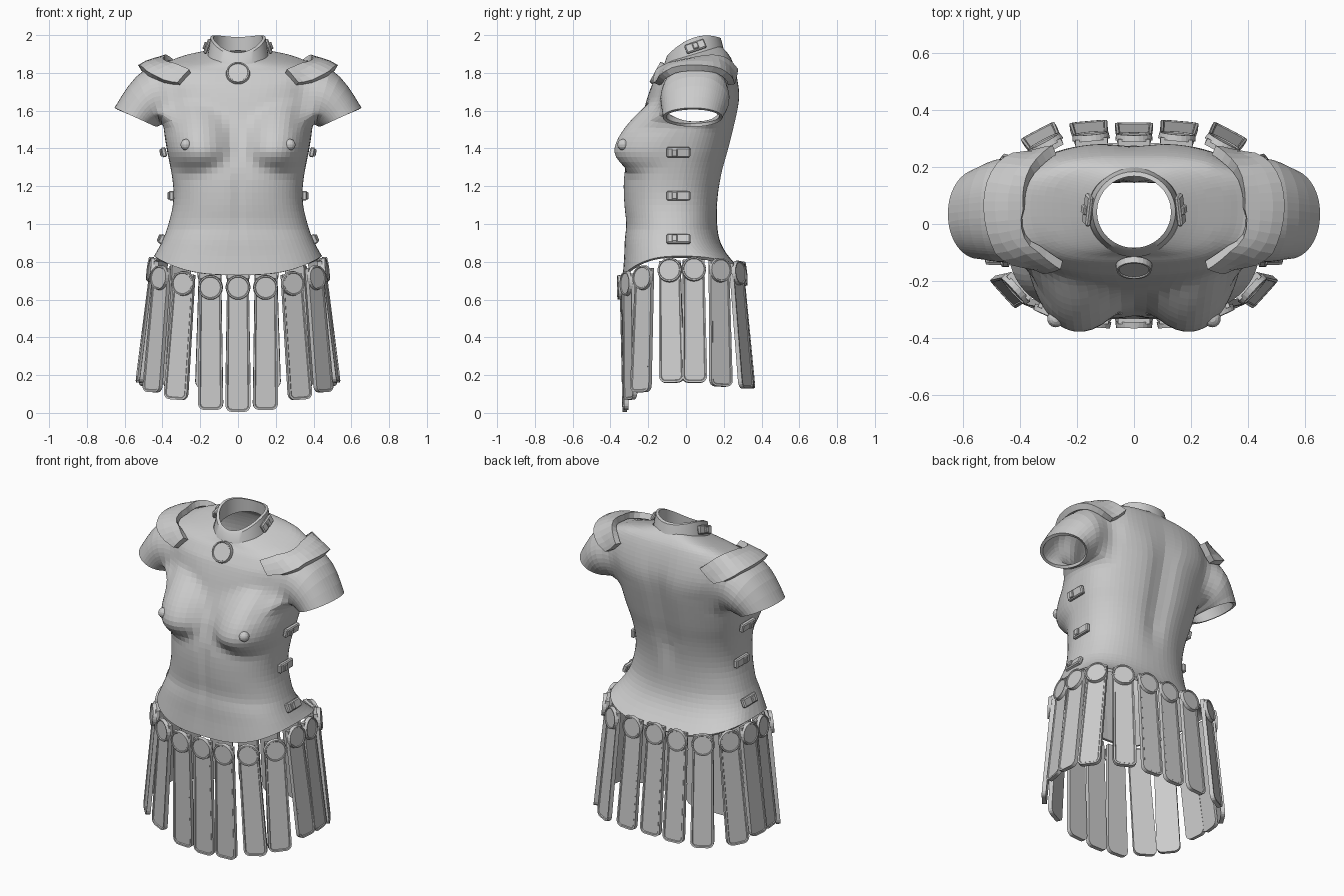
import bpy, bmesh, math
from mathutils import Vector, Matrix

if "Cube" in bpy.data.objects:
    bpy.data.objects.remove(bpy.data.objects["Cube"])

def finish(name, bm, solid=0, offset=-1, smooth=None, wrap=None):
    bmesh.ops.recalc_face_normals(bm, faces=bm.faces)
    me = bpy.data.meshes.new(name)
    bm.to_mesh(me)
    bm.free()
    ob = bpy.data.objects.new(name, me)
    bpy.context.collection.objects.link(ob)
    if wrap:
        m = ob.modifiers.new("fit", 'SHRINKWRAP')
        m.target, m.offset, m.wrap_mode = wrap, .024, 'ABOVE_SURFACE'
    if solid:
        m = ob.modifiers.new("shell", 'SOLIDIFY')
        m.thickness, m.offset = solid, offset
    if smooth:
        bpy.ops.object.select_all(action='DESELECT')
        ob.select_set(True)
        bpy.context.view_layer.objects.active = ob
        bpy.ops.object.shade_smooth_by_angle(angle=math.radians(smooth))
    return ob

def frame(loc, normal, up):
    # local z = outward normal, local y = up
    y = Vector(up).normalized()
    z = Vector(normal)
    z = (z - y * z.dot(y)).normalized()
    x = y.cross(z)
    return Matrix.Translation(loc) @ Matrix((x, y, z)).transposed().to_4x4()

def box(name, mat, sx, sy, sz, bevel=0.006):
    bm = bmesh.new()
    bmesh.ops.create_cube(bm, size=1, matrix=Matrix.Diagonal((sx, sy, sz, 1)))
    bmesh.ops.bevel(bm, geom=bm.edges[:], offset=bevel, segments=1, affect='EDGES')
    bm.transform(mat)
    return finish(name, bm)

def disc(name, mat, r, depth):
    # round boss with a raised rim and a sunken face
    bm = bmesh.new()
    bmesh.ops.create_cone(bm, cap_ends=True, segments=24, radius1=r, radius2=r * .95, depth=depth)
    top = [f for f in bm.faces if f.normal.z > .9]
    bmesh.ops.inset_region(bm, faces=top, thickness=r * .1)
    bmesh.ops.inset_region(bm, faces=top, thickness=r * .04, depth=-depth * .2)
    bm.transform(mat)
    return finish(name, bm)

def board(name, mat, w, length, t):
    # strip hanging down from its local origin, rounded lower corners, raised border
    r = .035
    pts = [(w / 2 - .01, 0), (-w / 2 + .01, 0)]
    for cx, a0 in ((-w / 2 + r, 180), (w / 2 - r, 270)):
        for k in range(5):
            a = math.radians(a0 + k * 22.5)
            pts.append((cx + r * math.cos(a), -length + r + r * math.sin(a)))
    bm = bmesh.new()
    f = bm.faces.new([bm.verts.new((x, y, -t / 2)) for x, y in pts])
    g = bmesh.ops.extrude_face_region(bm, geom=[f])['geom']
    bmesh.ops.translate(bm, verts=[v for v in g if isinstance(v, bmesh.types.BMVert)], vec=(0, 0, t))
    top = [v for v in g if isinstance(v, bmesh.types.BMFace)]
    bmesh.ops.inset_region(bm, faces=top, thickness=.010)
    bmesh.ops.inset_region(bm, faces=top, thickness=.004, depth=-.004)
    bm.transform(mat)
    return finish(name, bm)

def spline(rows, sub):
    # Catmull-Rom resampling of a table of rows
    out, n = [], len(rows)
    for i in range(n - 1):
        p = [rows[max(0, min(n - 1, i + k))] for k in (-1, 0, 1, 2)]
        for s in range(sub):
            t = s / sub
            out.append([.5 * (2 * b + (c - a) * t + (2 * a - 5 * b + 4 * c - d) * t * t
                        + (3 * b - a - 3 * c + d) * t ** 3) for a, b, c, d in zip(*p)])
    return out + [list(rows[-1])]

# Cuirass sections: z, half width, front y, back y
sections = [(.80, .445, -.335, .285), (.86, .42, -.328, .215), (.92, .395, -.325, .178),
            (1.0, .368, -.318, .165), (1.1, .345, -.328, .168), (1.2, .343, -.332, .182),
            (1.3, .358, -.325, .205), (1.38, .375, -.30, .228), (1.46, .388, -.272, .248),
            (1.53, .397, -.247, .265), (1.60, .41, -.225, .28), (1.67, .415, -.205, .287),
            (1.74, .415, -.18, .28), (1.80, .41, -.155, .26), (1.84, .385, -.135, .24),
            (1.865, .32, -.115, .22), (1.885, .225, -.105, .20), (1.90, .16, -.10, .185)]
N = 72

def body_point(row, j):
    z, w, yf, yb = row
    a = 2 * math.pi * j / N
    c, s = math.cos(a), math.sin(a)
    low = max(0, min(1, (.97 - z) / .17))
    high = max(0, min(1, (z - 1.6) / .15)) * max(0, min(1, (1.9 - z) / .03))
    e = 2 / (2.3 + .5 * low + .6 * high)
    yc, b = (yf + yb) / 2, (yb - yf) / 2
    x = w * math.copysign(abs(c) ** e, c)
    y = yc + b * math.copysign(abs(s) ** e, s)
    if s < 0:
        # chest form and shallow midline
        dx = (abs(x) - .25) / (.21 if abs(x) < .25 else .17)
        dz = (z - 1.41) / (.13 if z < 1.41 else .24)
        q = max(0, 1 - dx * dx - dz * dz)
        y -= .126 * q
        y += .010 * math.exp(-(x / .03) ** 2) * math.exp(-((z - 1.15) / .25) ** 2)
    else:
        # spine groove
        y -= .03 * math.exp(-(x / .06) ** 2) * math.exp(-((z - 1.45) / .3) ** 4)
    z2 = z + low * low * (.03 - (.10 if s < 0 else .07) * s * s)
    z2 += .3 * max(0, min(1, (z - 1.74) / .16)) * (y - .045)
    return Vector((x, y, z2))

rows = spline(sections, 3)
bm = bmesh.new()
grid = [[bm.verts.new(body_point(r, j)) for j in range(N)] for r in rows]
lo = min(i for i, r in enumerate(rows) if r[0] > 1.52)
hi = max(i for i, r in enumerate(rows) if r[0] < 1.83)
H = 7
for i in range(len(rows) - 1):
    for j in range(N):
        k = (j + H) % N
        k2 = (j + H + N // 2) % N
        if lo <= i < hi and (k < 2 * H or k2 < 2 * H):
            continue
        bm.faces.new((grid[i][j], grid[i][(j + 1) % N], grid[i + 1][(j + 1) % N], grid[i + 1][j]))
# Cap sleeves extruded from the armholes: lower x,z / upper x,z / y centre / y radius
sleeve = [(.402, 1.53, .445, 1.86, .048, .19), (.41, 1.522, .495, 1.835, .05, .192),
          (.42, 1.515, .545, 1.79, .05, .188), (.425, 1.512, .585, 1.738, .045, .178),
          (.43, 1.512, .622, 1.678, .04, .168), (.435, 1.515, .654, 1.615, .035, .158)]
for sx, mid in ((1, 0), (-1, N // 2)):
    cols = [(mid + k * sx) % N for k in range(-H, H + 1)]
    loop = ([grid[lo][c] for c in cols] + [grid[i][cols[-1]] for i in range(lo + 1, hi)]
            + [grid[hi][c] for c in reversed(cols)] + [grid[i][cols[0]] for i in range(hi - 1, lo, -1)])
    ang = [math.atan2((v.co.z - 1.67) / .14, (v.co.y - .05) / .165) for v in loop]
    for x0, z0, x1, z1, yc, ry in sleeve:
        ring = []
        for a in ang:
            t = (1 + math.sin(a)) / 2
            ring.append(bm.verts.new((sx * (x0 + (x1 - x0) * t), yc + ry * math.cos(a), z0 + (z1 - z0) * t)))
        for i in range(len(loop)):
            k = (i + 1) % len(loop)
            bm.faces.new((loop[i], loop[k], ring[k], ring[i]))
        loop = ring
# soften the chest edges, and the shoulder joints a little more
for test, times in ((lambda p: 1.25 < p.z < 1.87, 2), (lambda p: abs(p.x) > .28 and 1.5 < p.z < 1.9, 4)):
    vs = [v for v in bm.verts if not v.is_boundary and test(v.co)]
    for _ in range(times):
        bmesh.ops.smooth_vert(bm, verts=vs, factor=.5, use_axis_x=True, use_axis_y=True, use_axis_z=True)
cuirass = finish("cuirass", bm, .018)

# Collar: closed section swept round the neck, dipping at the throat
bm = bmesh.new()
rings = []
for dr, top in ((.0, 0), (.028, 0), (.012, 1), (-.004, 1)):
    ring = []
    for j in range(40):
        a = 2 * math.pi * j / 40
        y = .042 + (.13 + dr) * math.sin(a)
        z = 1.998 - 2.4 * (y - .11) ** 2 if top else 1.885 + .25 * (y - .042)
        ring.append(bm.verts.new(((.134 + dr) * math.cos(a), y, z)))
    rings.append(ring)
for i in range(4):
    for j in range(40):
        A, B, k = rings[i], rings[(i + 1) % 4], (j + 1) % 40
        bm.faces.new((A[j], A[k], B[k], B[j]))
finish("collar", bm, smooth=35)

# Neck medallion
disc("neck_medallion", frame((0, -.155, 1.80), (0, -1, .55), (0, .55, 1)), .064, .022)

# Shoulder plate edges, from chest over the shoulder to the back, fitted to the cuirass
inner = [(.25, -.125, 1.795), (.31, -.11, 1.835), (.385, -.05, 1.88), (.395, .05, 1.89),
         (.385, .13, 1.885), (.335, .215, 1.86), (.28, .262, 1.815)]
outer = [(.32, -.172, 1.745), (.43, -.138, 1.775), (.502, -.07, 1.82), (.525, .045, 1.83),
         (.507, .14, 1.815), (.45, .22, 1.78), (.37, .27, 1.74)]
for sx, side in ((1, "left"), (-1, "right")):
    bm = bmesh.new()
    strips = []
    for a, b in zip(spline(inner, 3), spline(outer, 3)):
        a, b = Vector((a[0] * sx, *a[1:])), Vector((b[0] * sx, *b[1:]))
        strips.append([bm.verts.new(a.lerp(b, k / 3)) for k in range(4)])
    for s, t in zip(strips, strips[1:]):
        for k in range(3):
            bm.faces.new((s[k], s[k + 1], t[k + 1], t[k]))
    finish("shoulder_plate_" + side, bm, .036, 0, wrap=cuirass)

    # Collar buckle
    m = frame((sx * .162, .05, 1.94), (sx, 0, .35), (-.35 * sx, 0, 1))
    m = m @ Matrix.Rotation(.35 * sx, 4, 'Z')
    box("collar_strap_" + side, m, .11, .05, .02)
    box("collar_buckle_" + side, m @ Matrix.Translation((0, 0, .014)), .03, .035, .014, .004)

    # Chest boss
    bm = bmesh.new()
    bmesh.ops.create_uvsphere(bm, u_segments=14, v_segments=8, radius=.03,
                              matrix=Matrix.Translation((.275 * sx, -.333, 1.42)))
    finish("chest_boss_" + side, bm)

    # Side straps with buckles
    for n, (x, z, tilt) in enumerate(((.392, 1.38, -.2), (.352, 1.15, 0), (.404, .92, .4))):
        m = frame((sx * x, -.04, z), (sx, 0, tilt), (-tilt * sx, 0, 1))
        box(f"side_strap_{side}_{n}", m, .125, .052, .026)
        box(f"side_buckle_{side}_{n}", m @ Matrix.Translation((sx * -.02, 0, .015)), .03, .04, .014, .004)

# Skirt strips: disc centre, strip foot, facing angle
skirt = [((0, -.338, .665), (0, -.325, .005), -90), ((.145, -.335, .665), (.145, -.32, .015), -86),
         ((.285, -.302, .685), (.33, -.295, .07), -66), ((.405, -.22, .715), (.455, -.24, .11), -42),
         ((.445, -.085, .755), (.52, -.075, .16), -8), ((.45, .04, .76), (.525, .045, .16), 6),
         ((.415, .175, .755), (.485, .185, .14), 32), ((.305, .268, .74), (.335, .32, .13), 62),
         ((.15, .292, .735), (.16, .35, .13), 85), ((0, .29, .735), (0, .345, .13), 90)]
for n, (top, foot, deg) in enumerate(skirt):
    for sx in ((1, -1) if top[0] else (1,)):
        a, b = (Vector((p[0] * sx, p[1], p[2])) for p in (top, foot))
        nrm = (sx * math.cos(math.radians(deg)), math.sin(math.radians(deg)), 0)
        up = (a - b).normalized()
        m = frame(a + up * .05, nrm, up)
        tag = f"{n}_{'left' if sx > 0 else 'right'}"
        board("skirt_strip_" + tag, m, .133, (a - b).length + .05, .024)
        disc("skirt_disc_" + tag, m @ Matrix.Translation((0, -.05, .016)), .066, .022)
